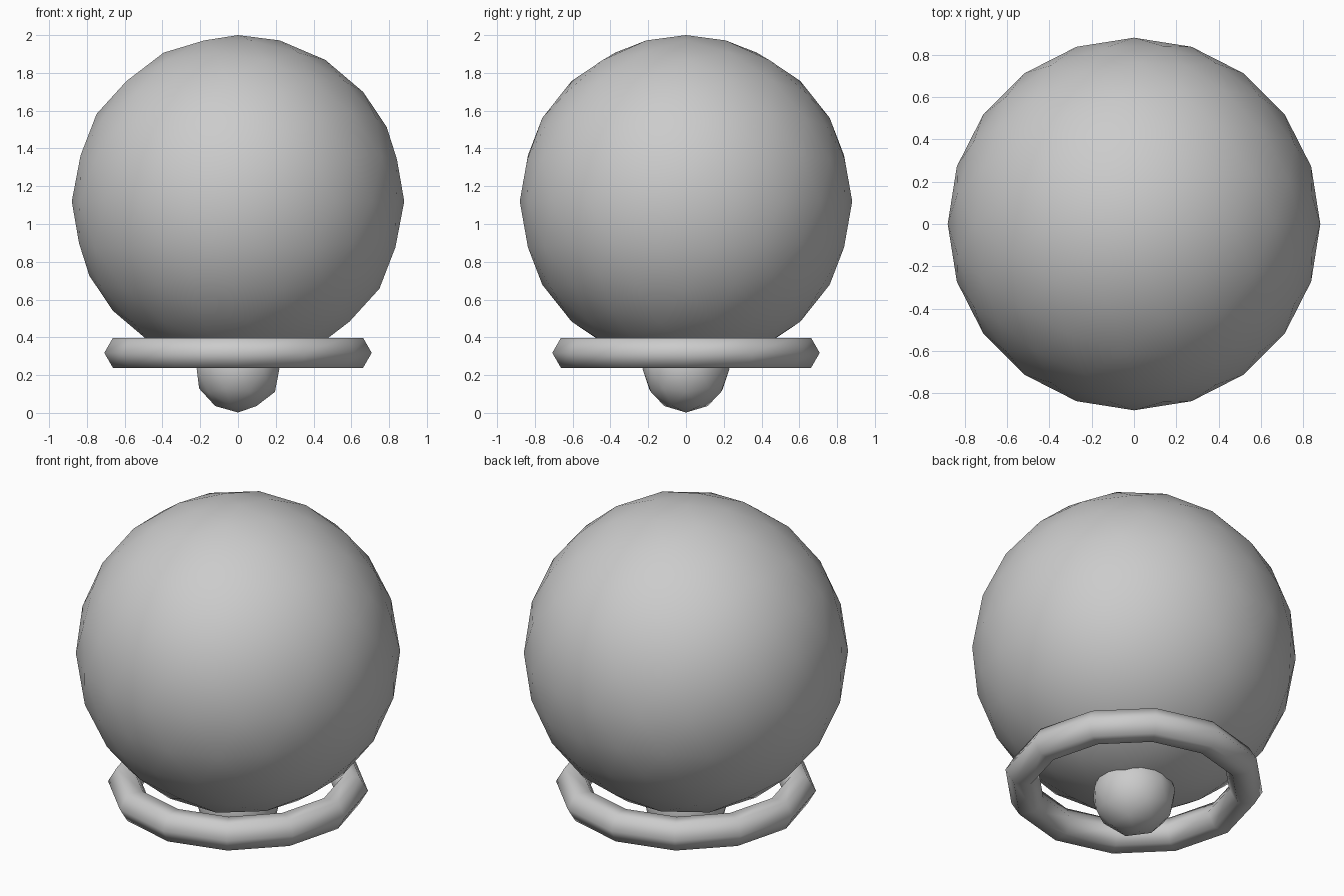
import bpy

if "Cube" in bpy.data.objects:
    bpy.data.objects.remove(bpy.data.objects["Cube"])


def finish(name):
    obj = bpy.context.object
    obj.name = name
    bpy.ops.object.shade_smooth()
    return obj


# large ball
bpy.ops.mesh.primitive_ico_sphere_add(subdivisions=3, radius=0.88, location=(0, 0, 1.12))
finish("large_ball")

# ring around the underside
bpy.ops.mesh.primitive_torus_add(major_segments=12, minor_segments=6,
                                 major_radius=0.616, minor_radius=0.092,
                                 location=(0, 0, 0.318))
finish("ring")

# small knob at the bottom
bpy.ops.mesh.primitive_ico_sphere_add(subdivisions=2, radius=0.23, location=(0, 0, 0.232))
finish("bottom_knob")
